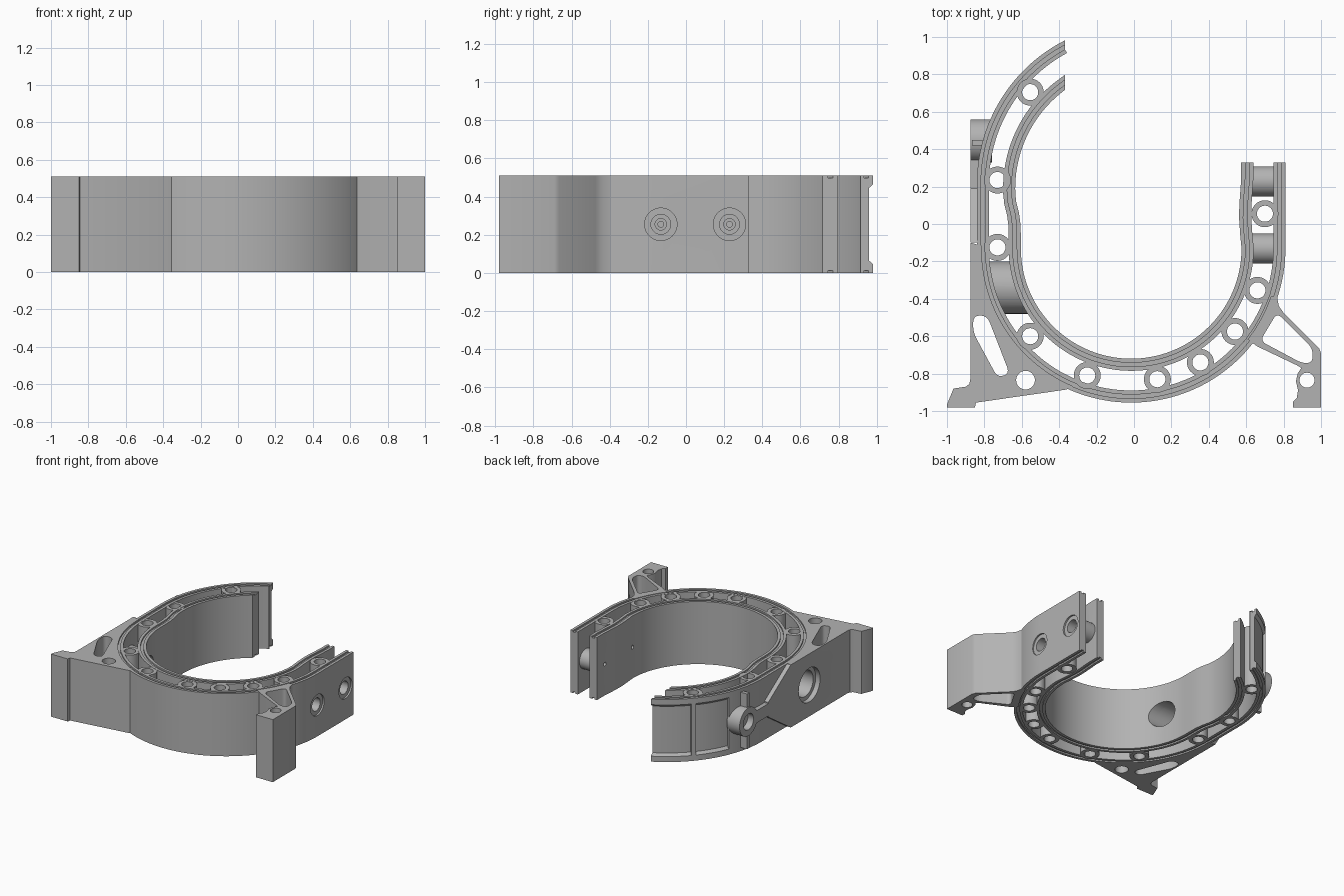
import bpy, bmesh, math
from mathutils import Vector, Matrix

if "Cube" in bpy.data.objects:
    bpy.data.objects.remove(bpy.data.objects["Cube"])

H = 0.51
MID = H / 2
WALL = 0.065
CX, CY = -0.015, -0.13          # main ring centre

grey = bpy.data.materials.new("cast_grey")
grey.use_nodes = True
grey.diffuse_color = (0.45, 0.45, 0.45, 1)
grey.node_tree.nodes["Principled BSDF"].inputs["Base Color"].default_value = (0.45, 0.45, 0.45, 1)


def make(name, bm):
    bmesh.ops.recalc_face_normals(bm, faces=bm.faces)
    me = bpy.data.meshes.new(name)
    bm.to_mesh(me)
    bm.free()
    me.materials.append(grey)
    ob = bpy.data.objects.new(name, me)
    bpy.context.collection.objects.link(ob)
    return ob


def arc(cx, cy, r, a0, a1, n):
    angles = [math.radians(a0 + (a1 - a0) * i / n) for i in range(n + 1)]
    return [(cx + r * math.cos(a), cy + r * math.sin(a)) for a in angles]


def rounded(pts, r):
    """Round every corner of a closed polygon."""
    out = []
    for i, p in enumerate(pts):
        p, a, b = Vector(p), Vector(pts[i - 1]), Vector(pts[(i + 1) % len(pts)])
        s = p + (a - p).normalized() * min(r, (a - p).length * 0.45)
        e = p + (b - p).normalized() * min(r, (b - p).length * 0.45)
        for k in range(7):
            t = k / 6
            out.append(tuple(s * (1 - t) ** 2 + p * 2 * t * (1 - t) + e * t * t))
    return out


def prism(name, pts, lo=0.0, hi=H, axis="Z"):
    """Extrude a polygon along z, or a (y, z) polygon along x."""
    bm = bmesh.new()
    rings = [[bm.verts.new((u, v, w) if axis == "Z" else (w, u, v)) for u, v in pts] for w in (lo, hi)]
    bm.faces.new(rings[0])
    bm.faces.new(rings[1])
    n = len(pts)
    for i in range(n):
        j = (i + 1) % n
        bm.faces.new((rings[0][i], rings[0][j], rings[1][j], rings[1][i]))
    return make(name, bm)


def rod(name, u, v, r, lo, hi, axis="Z", n=40):
    return prism(name, arc(u, v, r, 0, 360, n)[:-1], lo, hi, axis)


def sweep(name, path, profile, clip=None):
    """Sweep an (inward offset, z) profile along a plan path."""
    bm = bmesh.new()
    rings = []
    last = len(path) - 1
    for i, p in enumerate(path):
        t = (Vector(path[min(i + 1, last)]) - Vector(path[max(i - 1, 0)])).normalized()
        nrm = Vector((-t.y, t.x))
        ring = []
        for off, z in profile:
            q = Vector(p) + nrm * off
            if i == 0 and clip is not None:
                q += t * ((clip - q.x) / t.x)
            ring.append(bm.verts.new((q.x, q.y, z)))
        rings.append(ring)
    n = len(profile)
    for a, b in zip(rings, rings[1:]):
        for i in range(n):
            j = (i + 1) % n
            bm.faces.new((a[i], a[j], b[j], b[i]))
    bm.faces.new(rings[0])
    bm.faces.new(rings[-1])
    return make(name, bm)


def cut(targets, cutter):
    for ob in targets:
        mod = ob.modifiers.new("cut", "BOOLEAN")
        mod.operation = "DIFFERENCE"
        mod.solver = "EXACT"
        mod.object = cutter
        bpy.context.view_layer.update()
        dg = bpy.context.evaluated_depsgraph_get()
        ob.data = bpy.data.meshes.new_from_object(ob.evaluated_get(dg))
        ob.modifiers.clear()
    bpy.data.objects.remove(cutter)


# Wall sections with seal grooves along both rims
G, G0, G1 = 0.012, 0.022, 0.043
rim_bottom = [(G1, 0), (G1, G), (G0, G), (G0, 0)]
rim_top = [(G0, H), (G0, H - G), (G1, H - G), (G1, H)]
full = [(0, 0), (0, H)] + rim_top + [(WALL, H), (WALL, 0)] + rim_bottom
recess = [(0, 0), (0, 0.045), (0.02, 0.065), (0.02, H - 0.065), (0, H - 0.045), (0, H)] + full[2:]
inner_section = [(-t, z) for t, z in full]

# Outer wall: recessed panels on the open arm, then the plain ring
UX, UY, UR = 0.02, 0.215, 0.86
sweep("recessed_panel_end", arc(UX, UY, UR, 117, 137, 14), recess, clip=-0.37)
sweep("panel_rib", arc(UX, UY, UR, 137, 139.5, 2), full)
sweep("recessed_panel_mid", arc(UX, UY, UR, 139.5, 157, 12), recess)
outer = sweep("outer_wall", arc(UX, UY, UR, 157, 180, 14) + arc(CX, CY, 0.825, 180, 360, 72)
              + [(0.81, 0.33)], full)

# Inner wall with the gentle waist on each arm
inner = sweep("inner_wall", arc(0.02, 0.19, 0.655, 126, 182, 30)
              + [(-0.63, 0.12), (-0.615, 0.06), (-0.607, 0.0), (-0.605, -0.06)]
              + arc(CX, CY, 0.59, 180, 360, 72)
              + [(0.568, -0.06), (0.562, 0.03), (0.563, 0.1), (0.568, 0.17), (0.573, 0.24), (0.573, 0.33)],
              inner_section, clip=-0.37)

# Screw bosses between the walls
bosses = [(-0.555, 0.705), (-0.73, 0.235), (-0.73, -0.125), (-0.555, -0.6), (-0.25, -0.81),
          (0.125, -0.83), (0.355, -0.74), (0.54, -0.575), (0.66, -0.355), (0.70, 0.055)]
for x, y in bosses:
    boss = rod("screw_boss", x, y, 0.072, 0, H - 0.002)
    cut([boss], rod("cutter", x, y, 0.043, -0.1, 0.7))

# Left-hand foot gusset, with its slot and hole
gusset = prism("gusset_foot", [(-0.875, -0.1), (-0.875, -0.83), (-0.88, -0.855), (-0.9, -0.87),
               (-0.965, -0.88), (-1, -0.965), (-1, -0.98), (-0.85, -0.98), (-0.845, -0.955),
               (-0.36, -0.885)] + arc(CX, CY, 0.8, 247, 179, 30))
cut([gusset], prism("cutter", rounded([(-0.86, -0.49), (-0.785, -0.49), (-0.665, -0.8),
                                       (-0.73, -0.82), (-0.86, -0.58)], 0.04), -0.1, 0.7))
cut([gusset], rod("cutter", -0.58, -0.835, 0.05, -0.1, 0.7))

# Tapered side plate, link bar, rib and hollow side boss
prism("side_plate", [(-0.1, 0), (-0.1, H), (0.19, MID + 0.06), (0.19, MID - 0.06)], -0.875, -0.82, "X")
prism("link_bar", [(0.15, MID - 0.05), (0.15, MID + 0.05), (0.36, MID + 0.05), (0.36, MID - 0.05)],
      -0.875, -0.8, "X")
rib = prism("side_rib", [(0.42, 0.03), (0.42, H - 0.03), (0.45, H - 0.03), (0.45, 0.03)], -0.865, -0.79, "X")
side_boss = rod("side_boss", 0.445, MID, 0.115, -0.875, -0.76, "X")
cut([rib, side_boss], rod("cutter", 0.445, MID, 0.065, -0.95, -0.82, "X"))

# Cross tube through the ring, counterbored from outside
tube = rod("cross_tube", -0.34, MID, 0.14, -0.85, -0.45, "X", 48)
cut([tube], rod("cutter", CX, CY, 0.61, -0.1, 0.7, n=72))
cut([tube, inner, outer, gusset], rod("cutter", -0.34, MID, 0.105, -1.1, -0.35, "X"))
cut([tube, outer, gusset], rod("cutter", -0.34, MID, 0.138, -1.1, -0.835, "X"))

# Right-hand foot with triangular opening
foot = prism("strut_foot", [(0.765, -0.39), (0.775, -0.44), (0.8, -0.475), (0.99, -0.665), (1, -0.69),
             (1, -0.98), (0.85, -0.98), (0.85, -0.95), (0.87, -0.93), (0.877, -0.89), (0.866, -0.84),
             (0.875, -0.8), (0.895, -0.77), (0.87, -0.755), (0.66, -0.655)]
             + arc(CX, CY, 0.79, -38, -19, 10))
cut([foot], prism("cutter", rounded([(0.765, -0.475), (0.955, -0.665), (0.955, -0.74),
                                     (0.9, -0.745), (0.675, -0.625)], 0.035), -0.1, 0.7))
cut([foot], rod("cutter", 0.925, -0.835, 0.04, -0.1, 0.7))

# Cross pins on the short arm, stepped bores
for y in (0.228, -0.132):
    pin = rod("cross_pin", y, MID, 0.08, 0.59, 0.78, "X")
    for r, depth in ((0.085, 0.797), (0.052, 0.68), (0.03, 0.63), (0.015, 0.5)):
        cut([pin, outer, inner], rod("cutter", y, MID, r, depth, 0.9, "X"))

# Smooth the curved faces, keep the edges crisp
bpy.ops.object.select_all(action="DESELECT")
for ob in bpy.context.collection.objects:
    if ob.type == "MESH" and ob.data.materials and ob.data.materials[0] == grey:
        ob.select_set(True)
        bpy.context.view_layer.objects.active = ob
bpy.ops.object.shade_smooth_by_angle(angle=math.radians(25))
